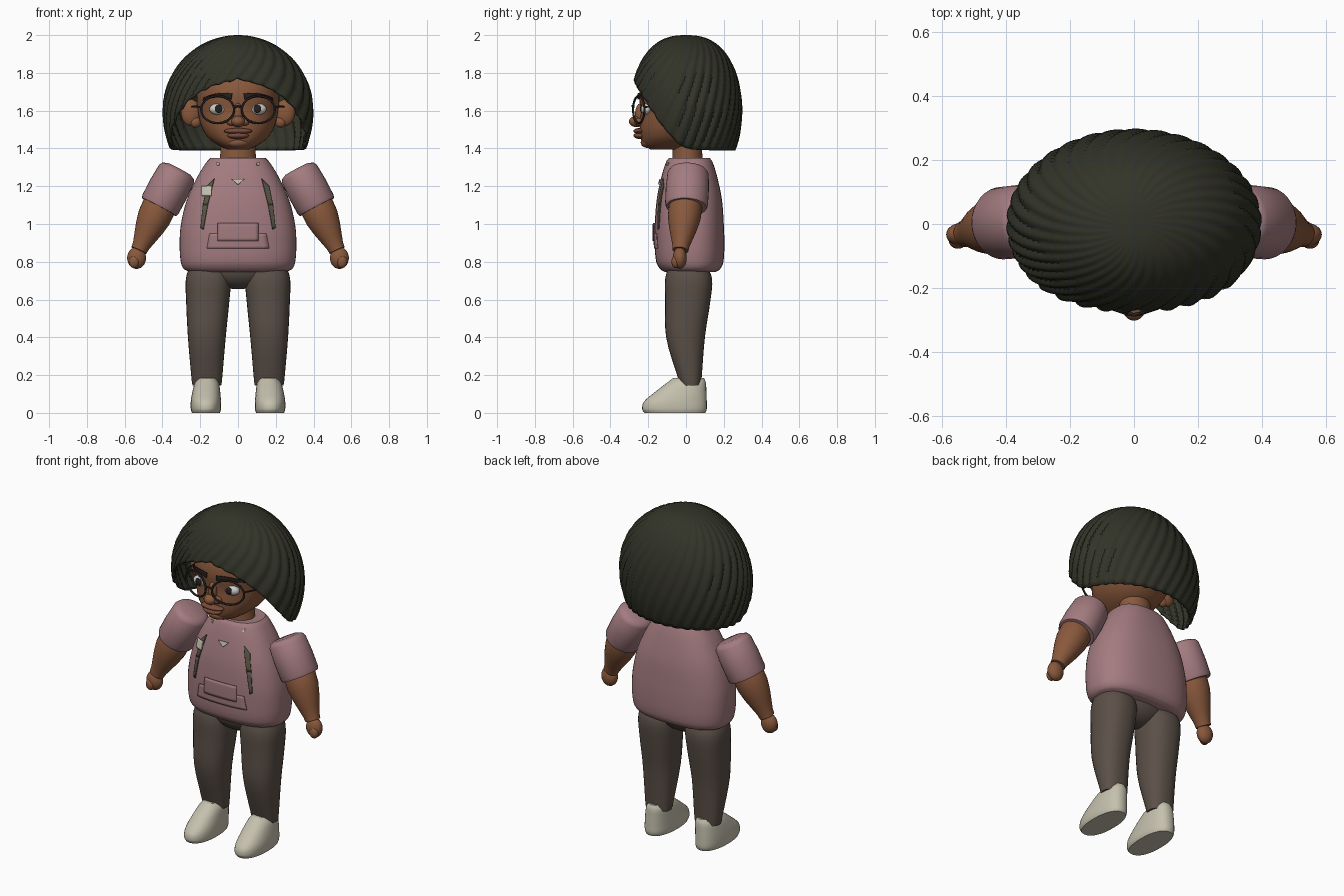
import bpy, bmesh, math
from mathutils import Vector

old = bpy.data.objects.get("Cube")
if old:
    bpy.data.objects.remove(old, do_unlink=True)


def material(name, *rgb):
    m = bpy.data.materials.new(name)
    m.use_nodes = True
    m.diffuse_color = (*rgb, 1)
    bsdf = next(n for n in m.node_tree.nodes if n.type == 'BSDF_PRINCIPLED')
    bsdf.inputs["Base Color"].default_value = (*rgb, 1)
    return m


HAIR = material("dark hair", .032, .033, .021)
SKIN = material("brown skin", .25, .098, .045)
LIP = material("lip brown", .19, .07, .04)
PINK = material("dusty pink", .37, .2, .215)
PANTS = material("grey brown cloth", .105, .08, .064)
SHOE = material("cream shoe", .56, .53, .42)
WHITE = material("eye white", .6, .6, .57)
DARK = material("frame dark", .018, .014, .013)
STRAP = material("olive strap", .1, .09, .06)

parts = []


def mesh_from_rows(name, rows, mat, wrap=True, caps=True):
    """Skin a list of equal point rows into a surface."""
    bm = bmesh.new()
    grid = [[bm.verts.new(p) for p in row] for row in rows]
    n = len(grid[0])
    for a, b in zip(grid, grid[1:]):
        for i in range(n if wrap else n - 1):
            j = (i + 1) % n
            bm.faces.new((a[i], a[j], b[j], b[i]))
    if wrap and caps:
        bm.faces.new(grid[0])
        bm.faces.new(grid[-1])
    bmesh.ops.remove_doubles(bm, verts=bm.verts, dist=1e-5)
    bmesh.ops.recalc_face_normals(bm, faces=bm.faces)
    me = bpy.data.meshes.new(name)
    bm.to_mesh(me)
    bm.free()
    me.materials.append(mat)
    ob = bpy.data.objects.new(name, me)
    bpy.context.collection.objects.link(ob)
    parts.append(ob)
    return ob


def interp(table, t):
    """Smooth interpolation of table rows, keyed by their first entry."""
    t = min(max(t, table[0][0]), table[-1][0])
    k = max(i for i in range(len(table) - 1) if table[i][0] <= t)
    a, b = table[k], table[k + 1]
    h = b[0] - a[0]
    p, q = table[max(k - 1, 0)], table[min(k + 2, len(table) - 1)]
    u = (t - a[0]) / h
    out = []
    for c in range(1, len(a)):
        m0 = (b[c] - p[c]) / (b[0] - p[0]) * h
        m1 = (q[c] - a[c]) / (q[0] - a[0]) * h
        out.append((2*u**3 - 3*u*u + 1) * a[c] + (u**3 - 2*u*u + u) * m0
                   + (3*u*u - 2*u**3) * b[c] + (u**3 - u*u) * m1)
    return out


def loft(name, table, mat, side=1, n=2.3, seg=40, steps=4):
    """Stack rounded rings; rows are z, centre x, half width, front y, back y."""
    levels = [a[0] + (b[0] - a[0]) * i / steps
              for a, b in zip(table, table[1:]) for i in range(steps)] + [table[-1][0]]
    rows = []
    for z in levels:
        cx, hx, yf, yb = interp(table, z)
        ring = []
        for i in range(seg):
            a = math.tau * i / seg
            c, s = math.cos(a), math.sin(a)
            ring.append((side * cx + hx * math.copysign(abs(c) ** (2 / n), c),
                         (yf + yb) / 2 + (yb - yf) / 2 * math.copysign(abs(s) ** (2 / n), s), z))
        rows.append(ring)
    return mesh_from_rows(name, rows, mat)


def front_y(table, x, z, n):
    cx, hx, yf, yb = interp(table, z)
    return (yf + yb) / 2 - (yb - yf) / 2 * max(0, 1 - abs(x / hx) ** n) ** (1 / n)


def plate(name, table, corners, mat, n=2.5, lift=.005, arch=0):
    """Thin plate hugging the front; corners are x, z in loop order."""
    a, b, c, d = (Vector(p) for p in corners)
    rows = []
    for j in range(7):
        row = []
        for i in range(13):
            u, v = i / 12, j / 6
            p = a.lerp(b, u).lerp(d.lerp(c, u), v)
            z = p.y + arch * math.sin(math.pi * u)
            row.append((p.x, front_y(table, p.x, z, n) - lift, z))
        rows.append(row)
    ob = mesh_from_rows(name, rows, mat, wrap=False)
    mod = ob.modifiers.new("thickness", 'SOLIDIFY')
    mod.thickness, mod.offset = .006, 0
    return ob


def limb(name, start, end, profile, flat, mat, seg=32):
    """Tube along an axis; profile rows are position along axis, radius."""
    start, end = Vector(start), Vector(end)
    axis = end - start
    side = axis.cross(Vector((0, 1, 0))).normalized()
    depth = side.cross(axis).normalized()
    rows = [[start + axis * t + side * (r * math.cos(math.tau * i / seg))
             + depth * (r * flat * math.sin(math.tau * i / seg)) for i in range(seg)]
            for t, r in profile]
    return mesh_from_rows(name, rows, mat)


def ball(name, loc, size, mat):
    lx, ly, lz = loc
    rows = [[(lx + size[0] * math.sin(p) * math.cos(a), ly + size[1] * math.sin(p) * math.sin(a),
              lz + size[2] * math.cos(p)) for a in (math.tau * i / 24 for i in range(24))]
            for p in (math.pi * (j + .02) / 14.04 for j in range(15))]
    return mesh_from_rows(name, rows, mat)


def wire(name, points, radius, mat, cyclic=False):
    """Round wire through points, converted to a mesh."""
    cu = bpy.data.curves.new(name, 'CURVE')
    cu.dimensions, cu.bevel_depth, cu.bevel_resolution = '3D', radius, 2
    sp = cu.splines.new('POLY')
    sp.points.add(len(points) - 1)
    for p, co in zip(sp.points, points):
        p.co = (*co, 1)
    sp.use_cyclic_u = cyclic
    cu.materials.append(mat)
    ob = bpy.data.objects.new(name, cu)
    bpy.context.collection.objects.link(ob)


# Head and neck
head = [(1.395, 0, .06, -.19, -.03), (1.42, 0, .11, -.225, .06), (1.46, 0, .16, -.24, .12),
        (1.52, 0, .195, -.245, .17), (1.6, 0, .213, -.24, .2), (1.68, 0, .22, -.248, .21),
        (1.76, 0, .21, -.23, .2), (1.84, 0, .16, -.17, .15), (1.88, 0, .06, -.06, .07)]
loft("head", head, SKIN, n=2.2)
loft("neck", [(1.3, 0, .1, -.075, .09), (1.4, 0, .092, -.07, .085), (1.5, 0, .09, -.07, .085)], SKIN, n=2)
ball("nose_bridge", (0, -.24, 1.58), (.026, .03, .06), SKIN)
ball("nose_tip", (0, -.262, 1.543), (.036, .04, .03), SKIN)
ball("upper_lip", (0, -.245, 1.492), (.075, .033, .016), LIP)
ball("lower_lip", (0, -.243, 1.468), (.058, .035, .018), LIP)
ball("chin", (0, -.2, 1.432), (.06, .04, .03), SKIN)

# Hair: rippled shell, short over the face and long at the sides and back
rim = [(0, 1.77), (.45, 1.72), (.8, 1.635), (1.2, 1.49), (1.5, 1.41), (1.9, 1.392), (3.2, 1.39)]
rows, cols, levels = [], 204, 32
for j in range(levels + 1):
    v, ring = j / levels, []
    for i in range(cols):
        a = math.tau * i / cols
        low = interp(rim, min(a, math.tau - a))[0]
        p = v * math.acos((low - 1.6) / .4)
        ripple = 1 + .045 * (abs(math.sin(17 * (a + .9 * v))) - .7)
        wide = math.sin(p) ** (1 if p < math.pi / 2 else .7)
        deep = math.sin(p) ** .8
        ring.append((.395 * wide * ripple * math.sin(a), -.295 * deep * ripple * math.cos(a),
                     1.6 + .4 * math.cos(p)))
    rows.append(ring)
hair = mesh_from_rows("hair", rows, HAIR, caps=False)
shell = hair.modifiers.new("thickness", 'SOLIDIFY')
shell.thickness, shell.offset = .012, -1

# Torso and pelvis
torso = [(.745, 0, .25, -.11, .155), (.76, 0, .285, -.135, .18), (.8, 0, .303, -.158, .198),
         (.9, 0, .309, -.165, .203), (1, 0, .302, -.165, .2), (1.13, 0, .27, -.155, .19),
         (1.25, 0, .215, -.13, .165), (1.33, 0, .165, -.105, .14), (1.35, 0, .145, -.09, .125)]
loft("sweater", torso, PINK, n=2.5, seg=56)
ball("pelvis", (0, .01, .77), (.2, .115, .115), PANTS)

# Sweater front details
plate("lower_pocket", torso, [(-.165, .87), (.165, .87), (.15, .95), (-.15, .95)], PINK, lift=.003)
plate("upper_pocket", torso, [(-.107, .91), (.107, .91), (.107, 1.005), (-.107, 1.005)], PINK, lift=.008)
plate("collar_notch", torso, [(-.004, 1.21), (.004, 1.21), (.034, 1.238), (-.034, 1.238)], SHOE)
plate("strap_buckle", torso, [(-.192, 1.15), (-.14, 1.15), (-.14, 1.2), (-.192, 1.2)], SHOE, lift=.011)

for s, tag in ((1, "left"), (-1, "right")):
    # Straps and collar pins
    plate(tag + "_strap", torso, [(s * .183, .97), (s * .198, .98), (s * .185, 1.1), (s * .16, 1.1)], STRAP)
    plate(tag + "_strap_top", torso, [(s * .16, 1.1), (s * .185, 1.1), (s * .165, 1.2), (s * .125, 1.24)], STRAP)
    plate(tag + "_pin", torso, [(s * .1, 1.31), (s * .11, 1.31), (s * .115, 1.325), (s * .1, 1.325)], SHOE)

    # Face
    ball(tag + "_eye", (s * .105, -.207, 1.608), (.046, .032, .031), WHITE)
    ball(tag + "_iris", (s * .102, -.234, 1.61), (.021, .009, .022), DARK)
    ball(tag + "_nostril", (s * .034, -.247, 1.541), (.026, .026, .021), SKIN)
    ball(tag + "_ear", (s * .25, -.02, 1.59), (.052, .03, .07), SKIN)
    ball(tag + "_ear_lobe", (s * .225, -.025, 1.54), (.03, .024, .03), SKIN)
    plate(tag + "_eyebrow", head, [(s * .035, 1.66), (s * .185, 1.655), (s * .18, 1.67), (s * .03, 1.69)],
          DARK, n=2.2, lift=.008, arch=.012)

    # Glasses
    loop = [math.tau * i / 40 for i in range(40)]
    wire(tag + "_glasses_rim", [(s * (.108 + .087 * math.cos(a)), -.25 + .03 * math.cos(a),
                                 1.606 + .072 * math.sin(a)) for a in loop], .006, DARK, True)
    wire(tag + "_glasses_temple", [(s * .194, -.222, 1.62), (s * .235, -.15, 1.622), (s * .245, 0, 1.62)],
         .005, DARK)

    # Sleeve, forearm and hand
    limb(tag + "_sleeve", (s * .315, .012, 1.285), (s * .418, .002, 1.09),
         [(-.03, .07), (.02, .094), (.1, .104), (.5, .109), (.93, .108), (1, .102)], 1.05, PINK)
    limb(tag + "_forearm", (s * .40, .002, 1.13), (s * .525, -.03, .86),
         [(0, .08), (.15, .09), (.35, .089), (.55, .077), (.75, .06), (.9, .047), (1, .043)], .98, SKIN)
    ball(tag + "_hand", (s * .537, -.033, .82), (.05, .037, .058), SKIN)
    ball(tag + "_thumb", (s * .55, -.055, .8), (.028, .022, .034), SKIN)

    # Leg and shoe
    loft(tag + "_leg", [(.145, .165, .076, -.03, .08), (.17, .165, .08, -.038, .082),
                        (.4, .165, .1, -.105, .1), (.6, .16, .115, -.11, .13),
                        (.71, .157, .119, -.11, .138), (.78, .155, .1, -.09, .11)], PANTS, s, seg=32)
    loft(tag + "_shoe", [(0, .17, .074, -.22, .103), (.02, .17, .08, -.232, .11),
                         (.06, .17, .08, -.222, .11), (.11, .168, .074, -.165, .108),
                         (.16, .165, .063, -.1, .105), (.185, .163, .045, -.068, .095)], SHOE, s, seg=36)

wire("glasses_bridge", [(-.024, -.279, 1.615), (0, -.284, 1.625), (.024, -.279, 1.615)], .006, DARK)

bpy.ops.object.select_all(action='DESELECT')
for ob in parts:
    ob.select_set(True)
bpy.context.view_layer.objects.active = parts[0]
bpy.ops.object.shade_smooth_by_angle(angle=math.radians(40))
